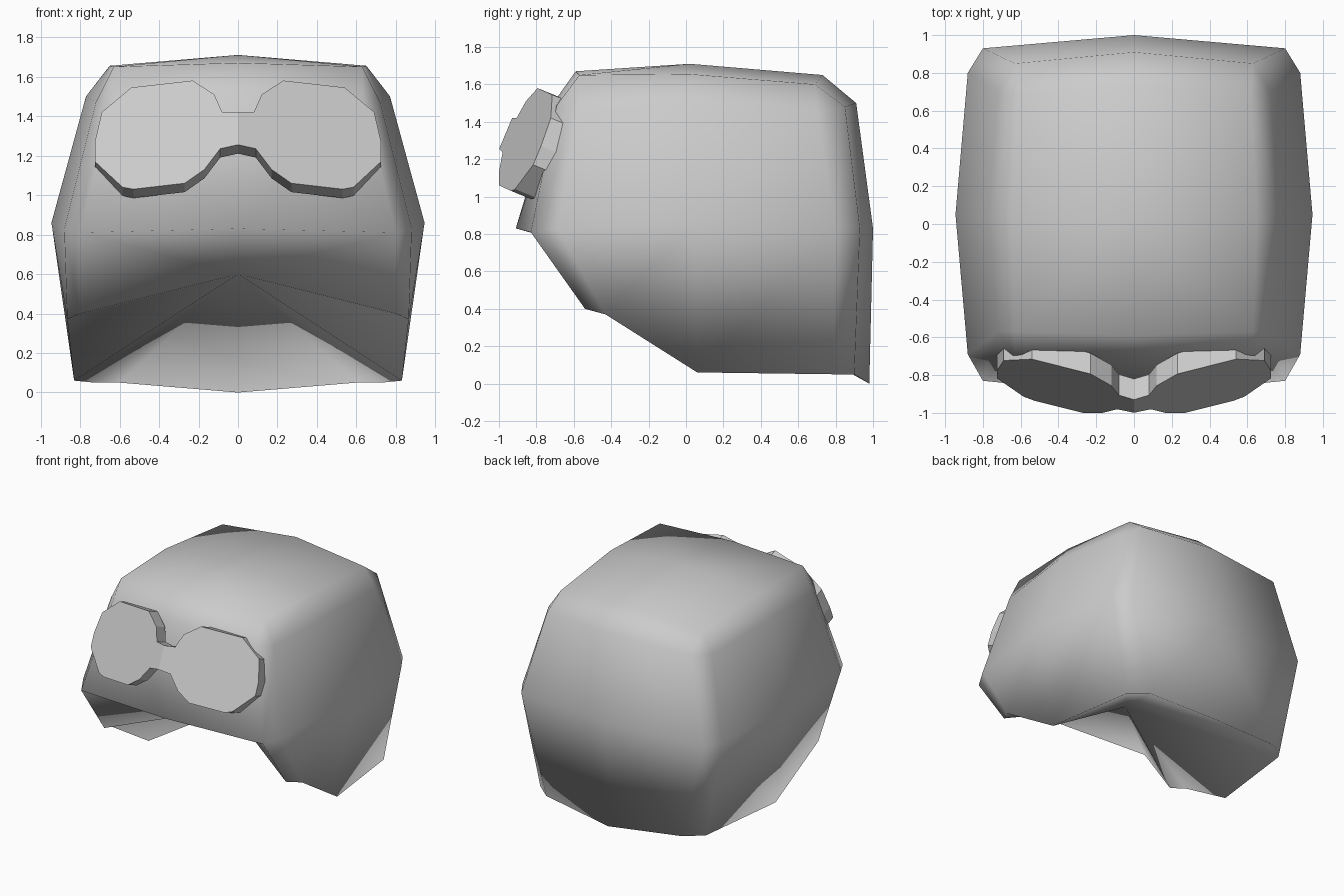
import bpy
import bmesh

cube = bpy.data.objects.get("Cube")
if cube:
    bpy.data.objects.remove(cube, do_unlink=True)

grey = bpy.data.materials.new("plain_grey")
grey.use_nodes = True
shade = (0.6, 0.6, 0.6, 1)
grey.diffuse_color = shade
grey.node_tree.nodes["Principled BSDF"].inputs["Base Color"].default_value = shade


def finish(bm, name, smooth):
    """Mirror the half across x = 0, weld the seam and make an object."""
    half = bm.verts[:] + bm.edges[:] + bm.faces[:]
    copy = bmesh.ops.duplicate(bm, geom=half)["geom"]
    for v in copy:
        if isinstance(v, bmesh.types.BMVert):
            v.co.x = -v.co.x
    bmesh.ops.reverse_faces(bm, faces=[f for f in copy if isinstance(f, bmesh.types.BMFace)])
    bmesh.ops.remove_doubles(bm, verts=bm.verts[:], dist=0.0005)
    bmesh.ops.recalc_face_normals(bm, faces=bm.faces[:])
    for f in bm.faces:
        f.smooth = smooth
    mesh = bpy.data.meshes.new(name)
    bm.to_mesh(mesh)
    bm.free()
    mesh.materials.append(grey)
    obj = bpy.data.objects.new(name, mesh)
    bpy.context.scene.collection.objects.link(obj)
    return obj


def face(bm, verts):
    """Add a face, skipping repeated corners."""
    unique = list(dict.fromkeys(verts))
    if len(unique) > 2:
        bm.faces.new(unique)


# Helmet: half rings running from front centre round the side to back centre
rim = [(0, -.1, .6), (.8, -.54, .4), (.865, -.43, .37), (.83, .06, .06),
       (.73, .79, .05), (.6, .9, .05), (0, .98, 0)]
middle = [(0, -.91, .83), (.8, -.83, .81), (.88, -.69, .83), (.945, .05, .86),
          (.88, .8, .83), (.8, .93, .83), (0, 1, .83)]
shoulder = [(0, -.71, 1.5), (.63, -.69, 1.49), (.72, -.57, 1.47), (.77, .03, 1.5),
            (.72, .7, 1.45), (.63, .85, 1.48), (0, .91, 1.5)]
crown = [(0, -.59, 1.67), (.63, -.57, 1.65), (.65, .02, 1.655), (.62, .69, 1.6), (0, .73, 1.65)]

bm = bmesh.new()
rings = [[bm.verts.new(p) for p in ring] for ring in (rim, middle, shoulder)]
top = [bm.verts.new(p) for p in crown]
rings.append([top[i] for i in (0, 1, 1, 2, 3, 3, 4)])  # bevelled corners meet in one point
for low, high in zip(rings, rings[1:]):
    for i in range(len(low) - 1):
        face(bm, (low[i], low[i + 1], high[i + 1], high[i]))
peak = bm.verts.new((0, .02, 1.71))
face(bm, (peak, top[0], top[1], top[2]))
face(bm, (peak, top[2], top[3], top[4]))

# Hollow underside, fanned from its raised centre
base = rings[0]
for i in range(1, len(base) - 1):
    face(bm, (base[0], base[i], base[i + 1]))
finish(bm, "helmet", True)

# Goggles: half outline on a plane that leans back and sweeps to the side
outline = [(0, 1.42), (.08, 1.42), (.12, 1.51), (.23, 1.58), (.54, 1.545), (.69, 1.42),
           (.725, 1.27), (.725, 1.17), (.585, 1.04), (.53, 1.03), (.27, 1.06),
           (.17, 1.13), (.09, 1.235), (0, 1.255)]
bm = bmesh.new()
front = [bm.verts.new((x, -1 + .42 * (z - 1.06) + .3 * (x - .27), z)) for x, z in outline]
back = [bm.verts.new((v.co.x, v.co.y + .11, v.co.z - .045)) for v in front]
face(bm, front)
face(bm, back[::-1])
for i in range(len(front) - 1):
    face(bm, (front[i], back[i], back[i + 1], front[i + 1]))
finish(bm, "goggles", False)
